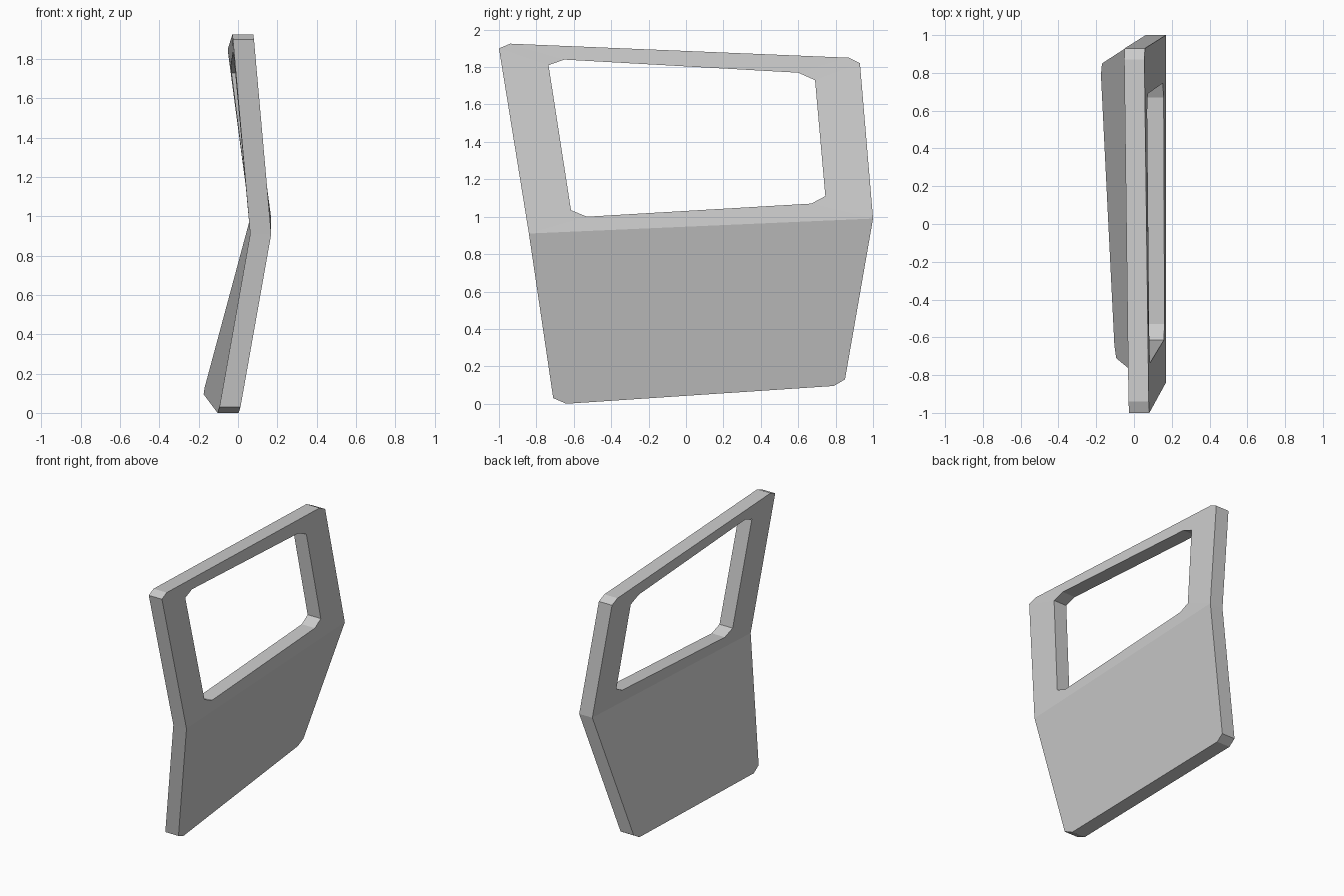
import bpy, bmesh
from mathutils import Vector

if "Cube" in bpy.data.objects:
    bpy.data.objects.remove(bpy.data.objects["Cube"])

THICK = 0.107

# Side profile (y, z): belt line ends, roof edge, window opening, bottom edge
belt = [(-0.84, 0.91), (1.0, 0.99)]
roof = [(-1.0, 1.90), (-0.94, 1.925), (0.87, 1.85), (0.93, 1.82)]
window = [(-0.615, 1.035), (-0.735, 1.81), (-0.65, 1.84), (0.60, 1.77),
          (0.69, 1.73), (0.745, 1.11), (0.67, 1.07), (-0.53, 1.0)]
bottom = [(0.85, 0.13), (0.79, 0.095), (-0.64, 0.0), (-0.71, 0.03)]


def line(a, b, y):
    """Value on the line through two (y, value) points."""
    return a[1] + (b[1] - a[1]) * (y - a[0]) / (b[0] - a[0])


def outer_x(y, z):
    """Outer skin: leans inwards above and below the belt, slightly twisted."""
    zb = line(belt[0], belt[1], y)
    if z >= zb:
        z_end = line((-0.94, 1.925), (0.87, 1.85), y)
        x_end = line((-0.94, 0.078), (0.87, 0.055), y)
    else:
        z_end = line((-0.64, 0.0), (0.79, 0.095), y)
        x_end = line((-0.64, 0.003), (0.79, -0.068), y)
    return 0.169 + (x_end - 0.169) * (z - zb) / (z_end - zb)


bm = bmesh.new()


def verts(points):
    return [bm.verts.new((outer_x(y, z), y, z)) for y, z in points]


belt_v, roof_v, win_v, bot_v = map(verts, (belt, roof, window, bottom))
front, back = belt_v

# Window frame: ring of faces between the outline and the opening
ring = [front, *roof_v, back, back, front]
for i in range(8):
    j = (i + 1) % 8
    bm.faces.new(list(dict.fromkeys((ring[i], ring[j], win_v[j], win_v[i]))))

# Lower panel
bm.faces.new([front, back, *bot_v])

# Give the skin its sideways thickness
bmesh.ops.recalc_face_normals(bm, faces=bm.faces[:])
skin = bm.faces[:]
new = bmesh.ops.extrude_face_region(bm, geom=skin, use_keep_orig=True)["geom"]
moved = [g for g in new if isinstance(g, bmesh.types.BMVert)]
bmesh.ops.translate(bm, verts=moved, vec=Vector((-THICK, 0, 0)))
bmesh.ops.recalc_face_normals(bm, faces=bm.faces[:])

mesh = bpy.data.meshes.new("door_panel")
bm.to_mesh(mesh)
bm.free()
bpy.context.collection.objects.link(bpy.data.objects.new("door_panel", mesh))
